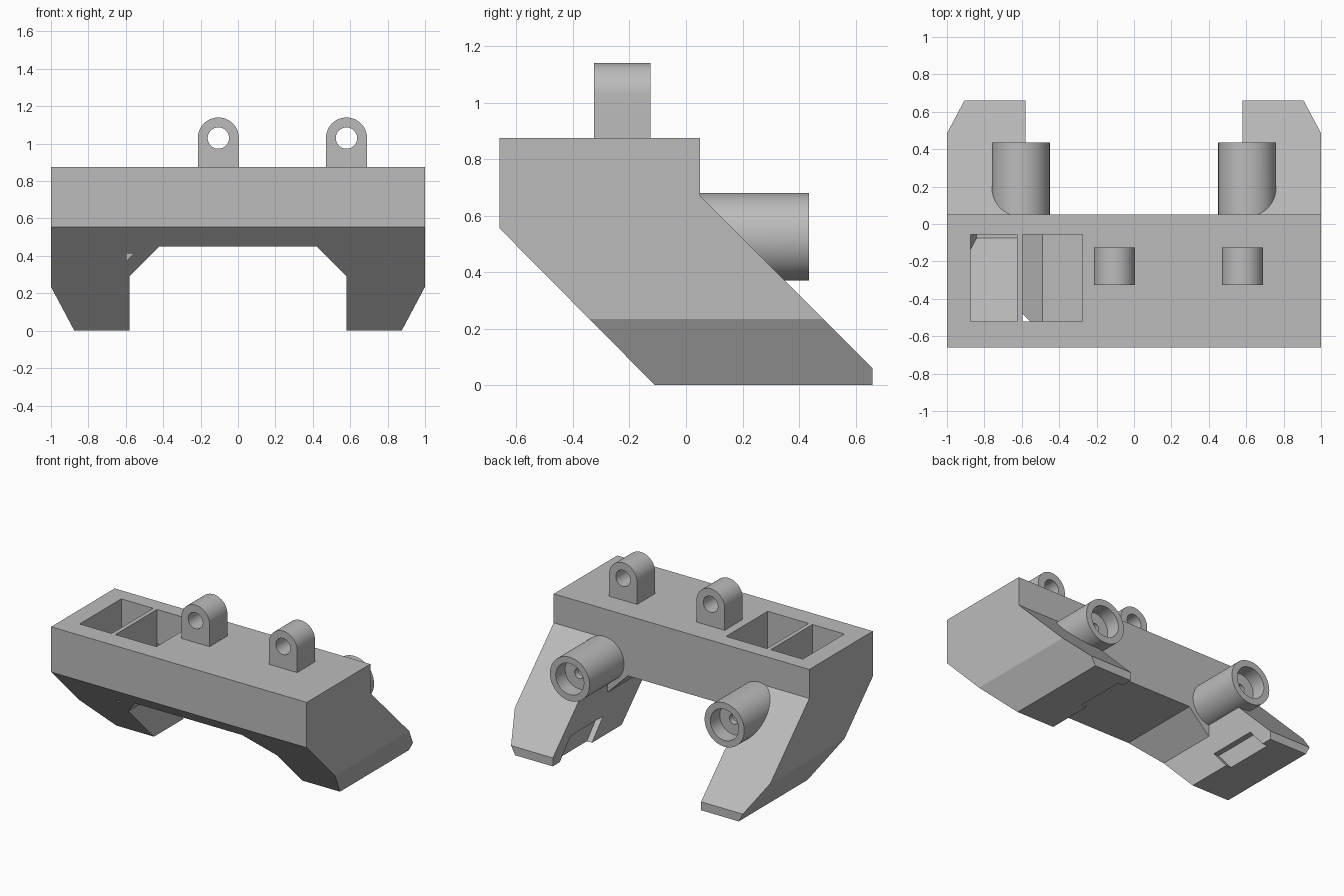
import bpy, bmesh
from math import sin, cos, pi, radians
from mathutils import Vector

old = bpy.data.objects.get("Cube")
if old:
    bpy.data.objects.remove(old)

grey = bpy.data.materials.new("plain_grey")
grey.use_nodes = True
tone = (0.5, 0.5, 0.5, 1)
grey.diffuse_color = tone
grey.node_tree.nodes["Principled BSDF"].inputs["Base Color"].default_value = tone


def prism(name, outline, axis, start, end):
    """Extrude an outline: (y, z) along x, or (x, z) along y."""
    def place(p, d):
        return (d, p[0], p[1]) if axis == "x" else (p[0], d, p[1])
    bm = bmesh.new()
    base = bm.faces.new([bm.verts.new(place(p, start)) for p in outline])
    ext = bmesh.ops.extrude_face_region(bm, geom=[base])
    moved = [v for v in ext["geom"] if isinstance(v, bmesh.types.BMVert)]
    shift = Vector(place((0, 0), end - start))
    bmesh.ops.translate(bm, verts=moved, vec=shift)
    bmesh.ops.recalc_face_normals(bm, faces=bm.faces)
    mesh = bpy.data.meshes.new(name)
    bm.to_mesh(mesh)
    bm.free()
    mesh.materials.append(grey)
    obj = bpy.data.objects.new(name, mesh)
    bpy.context.collection.objects.link(obj)
    return obj


def arc(x, z, r, sweep=2 * pi, steps=64):
    closed = sweep > 6
    count = steps if closed else steps + 1
    return [(x + r * cos(sweep * i / steps), z + r * sin(sweep * i / steps))
            for i in range(count)]


def rod(name, x, z, r, start, end):
    return prism(name, arc(x, z, r), "y", start, end)


def combine(target, other, operation="DIFFERENCE"):
    mod = target.modifiers.new("join", "BOOLEAN")
    mod.operation, mod.solver, mod.object = operation, "EXACT", other
    bpy.context.view_layer.objects.active = target
    bpy.ops.object.modifier_apply(modifier=mod.name)
    bpy.data.objects.remove(other)


def smooth(obj):
    bpy.ops.object.select_all(action="DESELECT")
    obj.select_set(True)
    bpy.context.view_layer.objects.active = obj
    bpy.ops.object.shade_smooth_by_angle(angle=radians(25))


# Body: slanted side profile across the full width
body = prism("body", [(-0.66, 0.875), (0.05, 0.875), (0.05, 0.67), (0.66, 0.06),
                      (0.66, 0), (-0.11, 0), (-0.66, 0.555)], "x", -1, 1)

# Arch between the legs, and the clear space behind the beam
combine(body, prism("arch", [(-0.58, -0.1), (-0.58, 0.29), (-0.42, 0.45),
                             (0.42, 0.45), (0.58, 0.29), (0.58, -0.1)], "y", -1, 1))
combine(body, prism("rear_gap", [(-0.58, -0.2), (0.58, -0.2), (0.58, 1), (-0.58, 1)],
                    "y", 0.05, 1))

for s in (-1, 1):
    # Chamfered outer foot edge
    combine(body, prism("foot_chamfer", [(s * 1.1, 0.423), (s * 1.1, -0.188),
                                         (s * 0.775, -0.188)], "y", -1, 1))
    # Shallow recess on the inside of the foot
    combine(body, prism("foot_recess", [(0.1, 0.14), (0.24, -0.02), (0.6, -0.02),
                                        (0.46, 0.14)], "x", s * 0.5, s * 0.62))
    # Rear tube
    combine(body, rod("tube", s * 0.605, 0.525, 0.155, 0, 0.435), "UNION")

# Deep leg compartment, following the slanted front wall and the foot chamfer
deep = prism("deep_pocket", [(-0.52, 1), (-0.055, 1), (-0.055, 0.03),
                             (-0.075, 0.03), (-0.52, 0.475)], "x", -0.875, -0.625)
combine(deep, prism("pocket_chamfer", [(-0.9, 0.14), (-0.9, -0.01), (-0.82, -0.01)],
                    "y", -1, 1))
combine(body, deep)

# Shallow compartment with a slanted side
combine(body, prism("shallow_pocket", [(-0.595, 1), (-0.275, 1), (-0.275, 0.48),
                                       (-0.49, 0.48), (-0.595, 0.375)],
                    "y", -0.52, -0.055))

# Tube bores: open socket, small through hole, and inner bore to the compartments
for s in (-1, 1):
    combine(body, rod("socket", s * 0.605, 0.525, 0.11, 0.33, 0.5))
    combine(body, rod("pin_hole", s * 0.605, 0.525, 0.035, 0.2, 0.4))
    combine(body, rod("inner_bore", s * 0.605, 0.525, 0.11, -0.06, 0.29))
smooth(body)

# Two eyelets on top
for name, x in (("right_eyelet", -0.105), ("left_eyelet", 0.58)):
    outline = arc(x, 1.03, 0.11, pi, 32) + [(x - 0.11, 0.87), (x + 0.11, 0.87)]
    eyelet = prism(name, outline, "y", -0.325, -0.125)
    combine(eyelet, rod("eyelet_hole", x, 1.03, 0.057, -0.5, 0))
    smooth(eyelet)
